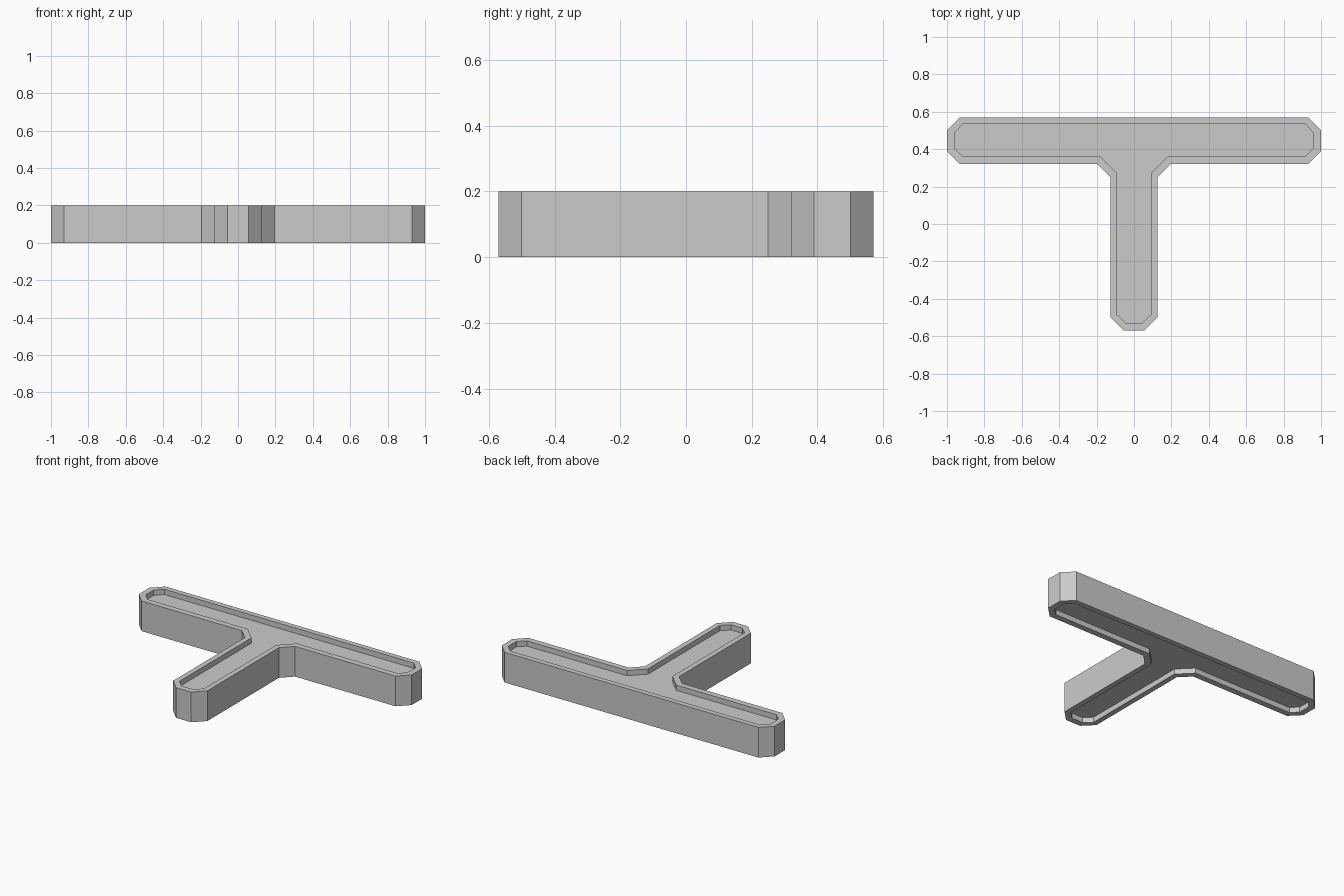
import bpy, bmesh

if "Cube" in bpy.data.objects:
    bpy.data.objects.remove(bpy.data.objects["Cube"])

HEIGHT = 0.2
DEPTH = 0.035

# Right halves of the T outlines, from the top of the bar to the foot of the stem
outer_half = [(0.93, 0.57), (1.0, 0.5), (1.0, 0.39), (0.93, 0.32),
              (0.195, 0.32), (0.125, 0.25), (0.125, -0.5), (0.055, -0.57)]
inner_half = [(0.915, 0.535), (0.96, 0.487), (0.96, 0.404), (0.915, 0.36),
              (0.18, 0.36), (0.09, 0.27), (0.09, -0.485), (0.042, -0.53)]


def mirrored(half):
    return half + [(-x, y) for x, y in reversed(half)]


outer, inner = mirrored(outer_half), mirrored(inner_half)
bm = bmesh.new()

# Rings from the bottom recess floor, round the outside, to the top recess floor
layers = [(inner, DEPTH), (inner, 0), (outer, 0),
          (outer, HEIGHT), (inner, HEIGHT), (inner, HEIGHT - DEPTH)]
rings = [[bm.verts.new((x, y, z)) for x, y in pts] for pts, z in layers]
n = len(outer)
for a, b in zip(rings, rings[1:]):
    for i in range(n):
        j = (i + 1) % n
        bm.faces.new((a[i], a[j], b[j], b[i]))

# Recess floors
bm.faces.new(rings[0])
bm.faces.new(rings[-1])
bmesh.ops.recalc_face_normals(bm, faces=bm.faces)

mesh = bpy.data.meshes.new("t_plate")
bm.to_mesh(mesh)
bm.free()
plate = bpy.data.objects.new("t_plate", mesh)
bpy.context.collection.objects.link(plate)
